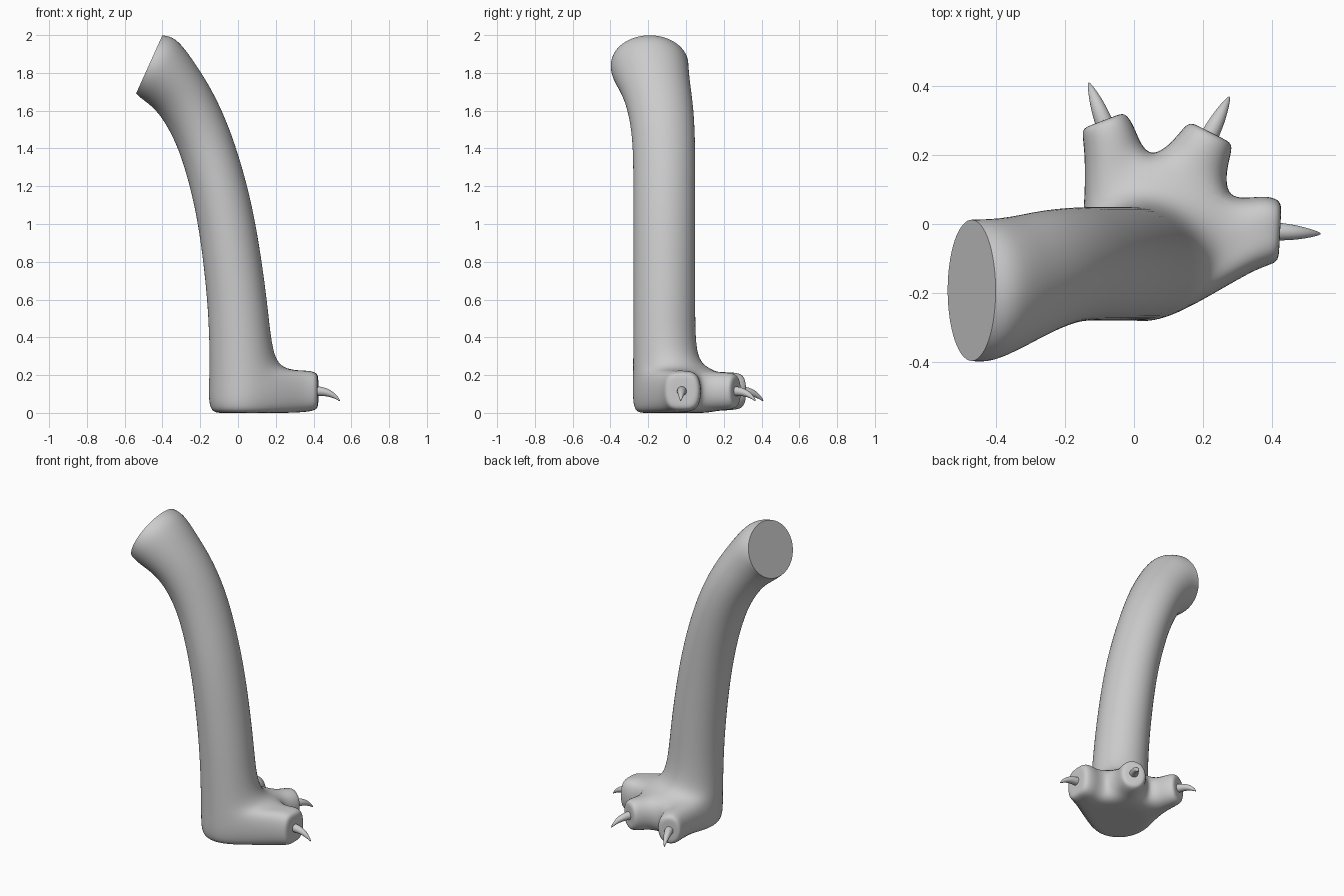
import bpy, bmesh
from math import sin, cos, pi, radians
from mathutils import Vector

if "Cube" in bpy.data.objects:
    bpy.data.objects.remove(bpy.data.objects["Cube"])

N = 8          # sides of the control cage
GROW = 1.1     # offsets the shrinkage caused by subdivision


def ring(bm, left, right, yc, yh):
    """Tilted oval ring spanning two (x, z) outline points."""
    l, r = Vector((left[0], yc, left[1])), Vector((right[0], yc, right[1]))
    mid, half = (l + r) / 2, (r - l) / 2 * GROW
    return [bm.verts.new(mid + half * cos(2 * pi * k / N)
                         + Vector((0, yh * GROW * sin(2 * pi * k / N), 0))) for k in range(N)]


def bridge(bm, a, b, skip=()):
    n = len(a)
    for k in range(n):
        if k not in skip:
            j = (k + 1) % n
            bm.faces.new((a[k], a[j], b[j], b[k]))


def inset(bm, loop, scale):
    """Smaller copy of a loop, joined to it and capped."""
    c = sum((v.co for v in loop), Vector()) / len(loop)
    inner = [bm.verts.new(c + (v.co - c) * scale) for v in loop]
    bridge(bm, loop, inner)
    bm.faces.new(inner)


def finish(bm, name, levels):
    bmesh.ops.recalc_face_normals(bm, faces=bm.faces)
    for f in bm.faces:
        f.smooth = True
    mesh = bpy.data.meshes.new(name)
    bm.to_mesh(mesh)
    bm.free()
    ob = bpy.data.objects.new(name, mesh)
    bpy.context.collection.objects.link(ob)
    mod = ob.modifiers.new("smooth", "SUBSURF")
    mod.levels = mod.render_levels = levels
    return ob


# toes: foot columns used, end centre (x, y), heading in degrees, half width
TOES = [((7, 0, 1), (0.42, -0.022), -3, 0.108),
        ((1, 2), (0.222, 0.262), 63, 0.09),
        ((2, 3), (-0.088, 0.297), 111, 0.085)]

# foot: outline columns, lower and upper loops
bm = bmesh.new()
outline = [(0.29, -0.08), (0.27, 0.07), (0.045, 0.19), (-0.15, 0.03),
           (-0.163, -0.115), (-0.11, -0.245), (0.02, -0.298), (0.16, -0.25)]
low = [bm.verts.new((x, y, 0.0)) for x, y in outline]
high = [bm.verts.new((x, y, 0.14 if k in (4, 5, 6) else 0.225))
        for k, (x, y) in enumerate(outline)]
inset(bm, low, 0.65)
bridge(bm, low, high, skip=(7, 0, 1, 2))

# toes extruded from the foot
for cols, (cx, cy), deg, hw in TOES:
    d = Vector((cos(radians(deg)), sin(radians(deg)), 0))
    side = Vector((d.y, -d.x, 0))
    ts = [1 - 2 * i / (len(cols) - 1) for i in range(len(cols))]
    loop = [low[k] for k in cols] + [high[k] for k in reversed(cols)]
    for back, s in ((-0.055, 1.0), (0.003, 0.9)):
        c = Vector((cx, cy, 0.115)) + d * back
        nxt = [bm.verts.new(c + side * t * hw * s + Vector((0, 0, h * 0.11 * s)))
               for h, row in ((-1, ts), (1, ts[::-1])) for t in row]
        bridge(bm, loop, nxt)
        loop = nxt
    inset(bm, loop, 0.55)

# leg: rings from ankle to the slanted top cut
LEG = [((-.150, .27), (.185, .27), -.115, .165),
       ((-.157, .55), (.158, .58), -.115, .165),
       ((-.195, .90), (.105, .95), -.115, .165),
       ((-.240, 1.15), (.050, 1.21), -.115, .165),
       ((-.315, 1.41), (-.035, 1.49), -.115, .165),
       ((-.405, 1.57), (-.130, 1.70), -.138, .177),
       ((-.465, 1.63), (-.225, 1.85), -.170, .192),
       ((-.515, 1.665), (-.325, 1.99), -.194, .209),
       ((-.540, 1.69), (-.400, 2.0), -.192, .206)]
prev = high
for row in LEG:
    cur = ring(bm, *row)
    bridge(bm, prev, cur)
    prev = cur
inset(bm, prev, 0.75)

# crisp rim around the top cut
crease = bm.edges.layers.float.new("crease_edge")
for k in range(N):
    e = bm.edges.get((prev[k], prev[(k + 1) % N]))
    e[crease] = 1.0
    e.smooth = False
finish(bm, "leg_and_foot", 3)

# claws: tapered, curving downward; (distance, height, radius, tilt)
CLAW = [(-.03, .115, .027, 0), (.0, .116, .026, 0), (.045, .111, .022, 15),
        (.085, .094, .014, 32), (.112, .072, .006, 42), (.120, .062, .002, 45)]
for i, (_, (cx, cy), deg, _) in enumerate(TOES):
    bm = bmesh.new()
    d = Vector((cos(radians(deg)), sin(radians(deg)), 0))
    side = Vector((-d.y, d.x, 0))
    first = prev = None
    for dist, z, r, tilt in CLAW:
        up = d * sin(radians(tilt)) + Vector((0, 0, cos(radians(tilt))))
        c = Vector((cx, cy, z)) + d * dist
        cur = [bm.verts.new(c + (side * cos(2 * pi * k / N) + up * sin(2 * pi * k / N)) * r * GROW)
               for k in range(N)]
        if prev:
            bridge(bm, prev, cur)
        first, prev = first or cur, cur
    bm.faces.new(first)
    bm.faces.new(prev)
    finish(bm, f"claw_{i + 1}", 2)
